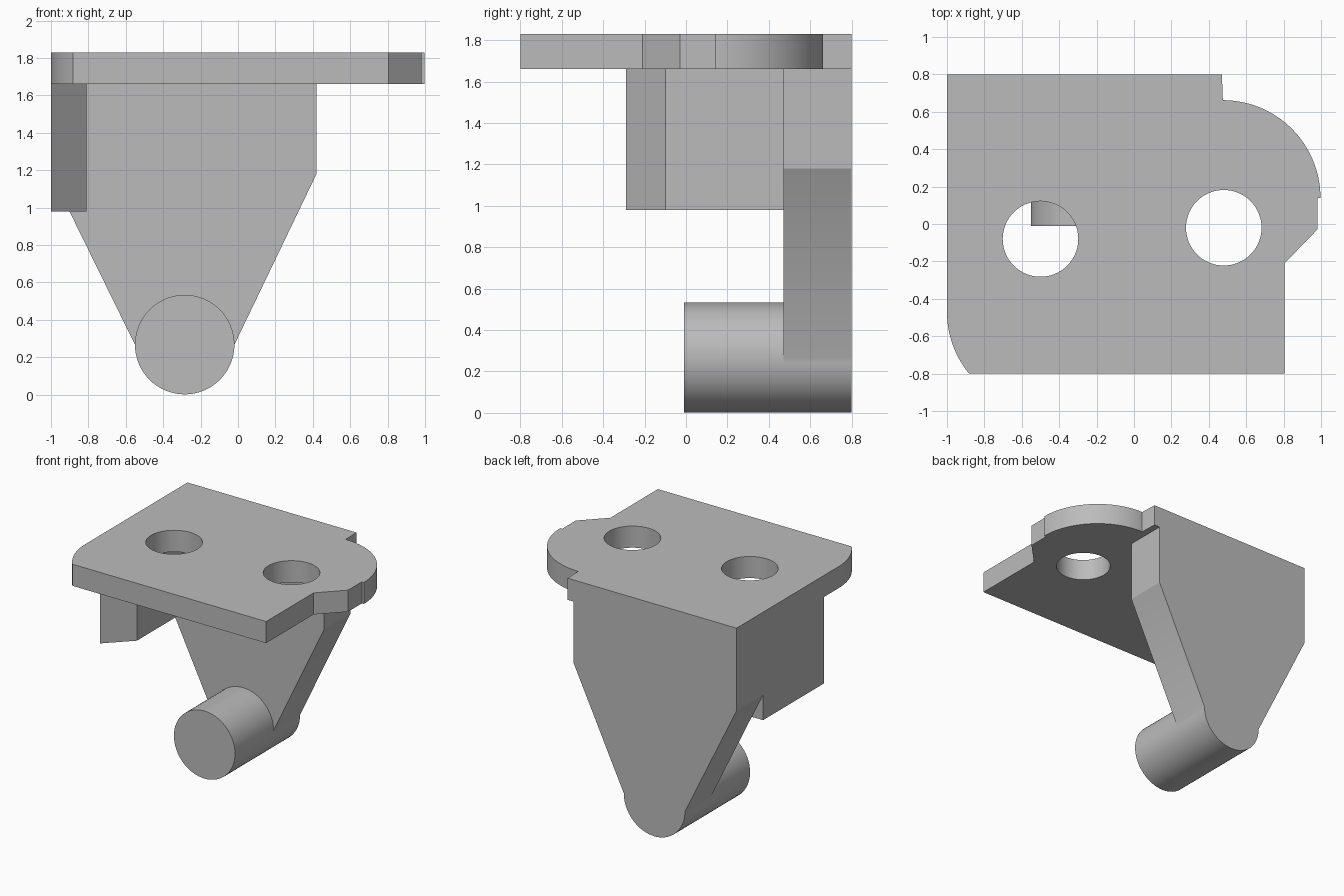
import bpy, bmesh
from math import sin, cos, radians
from mathutils import Vector

cube = bpy.data.objects.get("Cube")
if cube:
    bpy.data.objects.remove(cube)

grey = bpy.data.materials.new("plain grey")
grey.use_nodes = True
colour = (0.5, 0.5, 0.5, 1)
grey.diffuse_color = colour
grey.node_tree.nodes["Principled BSDF"].inputs["Base Color"].default_value = colour


def arc(cx, cy, r, start, end, steps=32):
    """Points along an arc, angles in degrees."""
    angles = [radians(start + (end - start) * i / steps) for i in range(steps + 1)]
    return [(cx + r * cos(a), cy + r * sin(a)) for a in angles]


def prism(name, outline, low, high, axis="Z"):
    """Extrude an outline along Z (outline in x, y) or along Y (outline in x, z)."""
    bm = bmesh.new()
    place = (lambda u, v: (u, v, low)) if axis == "Z" else (lambda u, v: (u, low, v))
    step = Vector((0, 0, high - low)) if axis == "Z" else Vector((0, high - low, 0))
    face = bm.faces.new([bm.verts.new(place(u, v)) for u, v in outline])
    top = bmesh.ops.extrude_face_region(bm, geom=[face], use_keep_orig=True)
    bmesh.ops.translate(bm, vec=step, verts=[g for g in top["geom"] if isinstance(g, bmesh.types.BMVert)])
    bmesh.ops.recalc_face_normals(bm, faces=bm.faces)
    mesh = bpy.data.meshes.new(name)
    bm.to_mesh(mesh)
    bm.free()
    mesh.materials.append(grey)
    obj = bpy.data.objects.new(name, mesh)
    bpy.context.collection.objects.link(obj)
    return obj


def activate(obj):
    bpy.ops.object.select_all(action="DESELECT")
    obj.select_set(True)
    bpy.context.view_layer.objects.active = obj


TOP, UNDER, BACK, WALL_FRONT = 1.83, 1.66, 0.80, 0.47

# Top plate: rounded ear on one side, rounded front corner on the other
plate_outline = [(-1, BACK), (0.47, BACK)]
plate_outline += arc(0.475, 0.14, 0.522, 90, 0)
plate_outline += [(0.98, 0.14), (0.98, -0.03), (0.805, -0.21), (0.805, -0.8)]
plate_outline += arc(-0.48, -0.47, 0.52, 219.4, 180, 16)
top_plate = prism("top_plate", plate_outline, UNDER, TOP)

# Two bolt holes through the plate
for x, y in [(-0.5, -0.08), (0.48, -0.02)]:
    cutter = prism("hole_cutter", arc(x, y, 0.202, 0, 360, 64)[:-1], UNDER - 0.1, TOP + 0.1)
    cutter.hide_render = True
    cut = top_plate.modifiers.new("hole", "BOOLEAN")
    cut.operation, cut.solver, cut.object = "DIFFERENCE", "EXACT", cutter
    activate(top_plate)
    bpy.ops.object.modifier_apply(modifier=cut.name)
    bpy.data.objects.remove(cutter)

# Tapered back wall ending in a half round at the bottom
PIN_X, PIN_Z, PIN_R = -0.285, 0.267, 0.266
wall_outline = [(-1, UNDER), (-1, 1.18)]
wall_outline += arc(PIN_X, PIN_Z, PIN_R, 180, 360)
wall_outline += [(0.42, 1.18), (0.42, UNDER)]
back_wall = prism("back_wall", wall_outline, WALL_FRONT, BACK, "Y")

# Pin standing forward from the foot of the wall
pin = prism("pin", arc(PIN_X, PIN_Z, PIN_R, 0, 360, 64)[:-1], -0.01, WALL_FRONT, "Y")

# Side rib with a slanted front end
rib_outline = [(-1, WALL_FRONT), (-1, -0.29), (-0.81, -0.10), (-0.81, WALL_FRONT)]
side_rib = prism("side_rib", rib_outline, 0.98, UNDER)

for part in (top_plate, back_wall, pin, side_rib):
    activate(part)
    bpy.ops.object.shade_smooth_by_angle(angle=radians(25))
